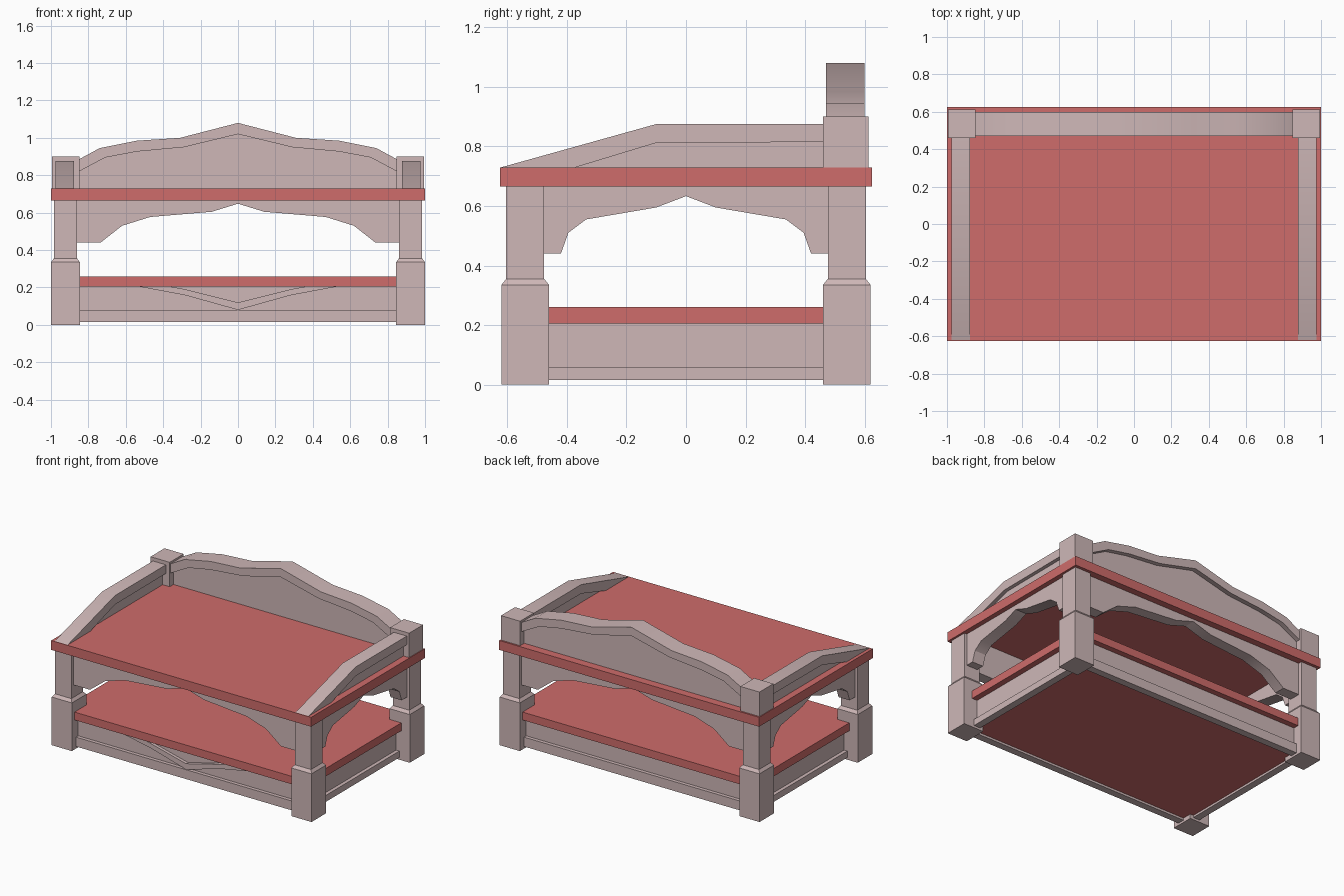
import bpy, bmesh
from math import radians

default = bpy.data.objects.get("Cube")
if default:
    bpy.data.objects.remove(default, do_unlink=True)


def material(name, rgb):
    m = bpy.data.materials.new(name)
    m.use_nodes = True
    m.diffuse_color = (*rgb, 1)
    m.node_tree.nodes["Principled BSDF"].inputs["Base Color"].default_value = (*rgb, 1)
    return m


RED = material("muted red", (0.62, 0.15, 0.145))
PALE = material("pale pink", (0.62, 0.475, 0.475))


def finish(bm, name, mat, smooth=False):
    bmesh.ops.recalc_face_normals(bm, faces=bm.faces)
    mesh = bpy.data.meshes.new(name)
    bm.to_mesh(mesh)
    bm.free()
    mesh.materials.append(mat)
    ob = bpy.data.objects.new(name, mesh)
    bpy.context.collection.objects.link(ob)
    if smooth:
        bpy.ops.object.select_all(action='DESELECT')
        ob.select_set(True)
        bpy.context.view_layer.objects.active = ob
        bpy.ops.object.shade_smooth_by_angle(angle=radians(30))
    return ob


def loft(name, rings, mat, smooth=False):
    """Closed solid through rings of equal point count."""
    bm = bmesh.new()
    loops = [[bm.verts.new(p) for p in r] for r in rings]
    n = len(loops[0])
    for a, b in zip(loops, loops[1:]):
        for i in range(n):
            j = (i + 1) % n
            bm.faces.new((a[i], a[j], b[j], b[i]))
    bm.faces.new(loops[0])
    bm.faces.new(loops[-1])
    return finish(bm, name, mat, smooth)


def rect(cx, cy, hx, hy, z):
    return [(cx + sx * hx, cy + sy * hy, z) for sx, sy in ((-1, -1), (1, -1), (1, 1), (-1, 1))]


def box(name, x0, x1, y0, y1, z0, z1, mat):
    c = ((x0 + x1) / 2, (y0 + y1) / 2, (x1 - x0) / 2, (y1 - y0) / 2)
    return loft(name, [rect(*c, z0), rect(*c, z1)], mat)


def slab(name, outline, axis, lo, hi, mat, smooth=True):
    """Extrude a side outline (u, z) along x or y."""
    place = (lambda u, z, d: (d, u, z)) if axis == 'x' else (lambda u, z, d: (u, d, z))
    return loft(name, [[place(u, z, d) for u, z in outline] for d in (lo, hi)], mat, smooth)


def mirrored(half):
    """Half outline starting on the centre line, made whole."""
    return [(-u, z) for u, z in reversed(half[1:])] + half


SIDES = ((1, "left"), (-1, "right"))
ENDS = ((-1, "front"), (1, "back"))
TOP0, TOP1 = 0.665, 0.73

# Table top, lower shelf and floor panel
box("table_top", -1, 1, -0.625, 0.625, TOP0, TOP1, RED)
box("lower_shelf", -0.935, 0.935, -0.59, 0.59, 0.205, 0.26, RED)
box("floor_panel", -0.89, 0.89, -0.545, 0.545, 0.03, 0.05, RED)

# Legs with a thicker foot block
for sx, side in SIDES:
    for sy, end in ENDS:
        cx, cy = sx * 0.9225, sy * 0.54
        loft(f"{end}_{side}_leg", [rect(cx, cy, 0.0775, 0.08, 0), rect(cx, cy, 0.0775, 0.08, 0.335),
                                   rect(cx, cy, 0.0625, 0.064, 0.355), rect(cx, cy, 0.0625, 0.064, TOP0)], PALE)

# Scalloped aprons under the top
long_apron = mirrored([(0, 0.648), (0.14, 0.605), (0.47, 0.577), (0.62, 0.53), (0.735, 0.44), (0.87, 0.44), (0.87, TOP0)])
short_apron = mirrored([(0, 0.633), (0.1, 0.595), (0.335, 0.555), (0.395, 0.51), (0.42, 0.44), (0.49, 0.44), (0.49, TOP0)])
for s, end in ENDS:
    slab(f"{end}_apron", long_apron, 'y', s * 0.5, s * 0.578, PALE)
for s, side in SIDES:
    slab(f"{side}_apron", short_apron, 'x', s * 0.88, s * 0.966, PALE)

# Skirt boards and base rails below the shelf
for s, end in ENDS:
    ys = sorted((s * 0.525, s * 0.55))
    box(f"{end}_skirt", -0.88, 0.88, *ys, 0.015, 0.205, PALE)
    ys = sorted((s * 0.548, s * 0.575))
    box(f"{end}_base_rail", -0.88, 0.88, *ys, 0.015, 0.08, PALE)
for s, side in SIDES:
    xs = sorted((s * 0.87, s * 0.895))
    box(f"{side}_skirt", *xs, -0.5, 0.5, 0.015, 0.205, PALE)
    xs = sorted((s * 0.893, s * 0.92))
    box(f"{side}_base_rail", *xs, -0.5, 0.5, 0.015, 0.06, PALE)

# V-shaped rib on the front skirt
rib_low = mirrored([(0, 0.08), (0.28, 0.158), (0.53, 0.205)])
rib_high = mirrored([(0, 0.12), (0.28, 0.19), (0.36, 0.205)])
slab("front_rib", rib_low + rib_high[::-1], 'y', -0.572, -0.548, PALE, False)

# Arched backboard: thick rim around a thinner panel
arch = mirrored([(0, 1.08), (0.31, 1.0), (0.54, 0.985), (0.74, 0.945), (0.86, 0.88)])
inner = mirrored([(0, 1.02), (0.29, 0.95), (0.54, 0.927), (0.71, 0.895), (0.86, 0.815)])
slab("backboard_rim", arch + inner[::-1], 'y', 0.47, 0.60, PALE)
slab("backboard_panel", inner + [(0.86, TOP1), (-0.86, TOP1)], 'y', 0.502, 0.568, PALE, False)

# Sloping side rails and back posts
rail = [(-0.62, TOP1), (-0.10, 0.875), (0.48, 0.875)]
rail_inner = [(-0.37, TOP1), (-0.10, 0.812), (0.48, 0.815)]
for s, side in SIDES:
    slab(f"{side}_rail_rim", rail + rail_inner[::-1], 'x', s * 0.877, s * 0.977, PALE)
    slab(f"{side}_rail_panel", rail_inner + [(0.48, TOP1)], 'x', s * 0.902, s * 0.952, PALE, False)
    box(f"{side}_back_post", *sorted((s * 0.848, s * 0.995)), 0.46, 0.613, TOP1, 0.90, PALE)
